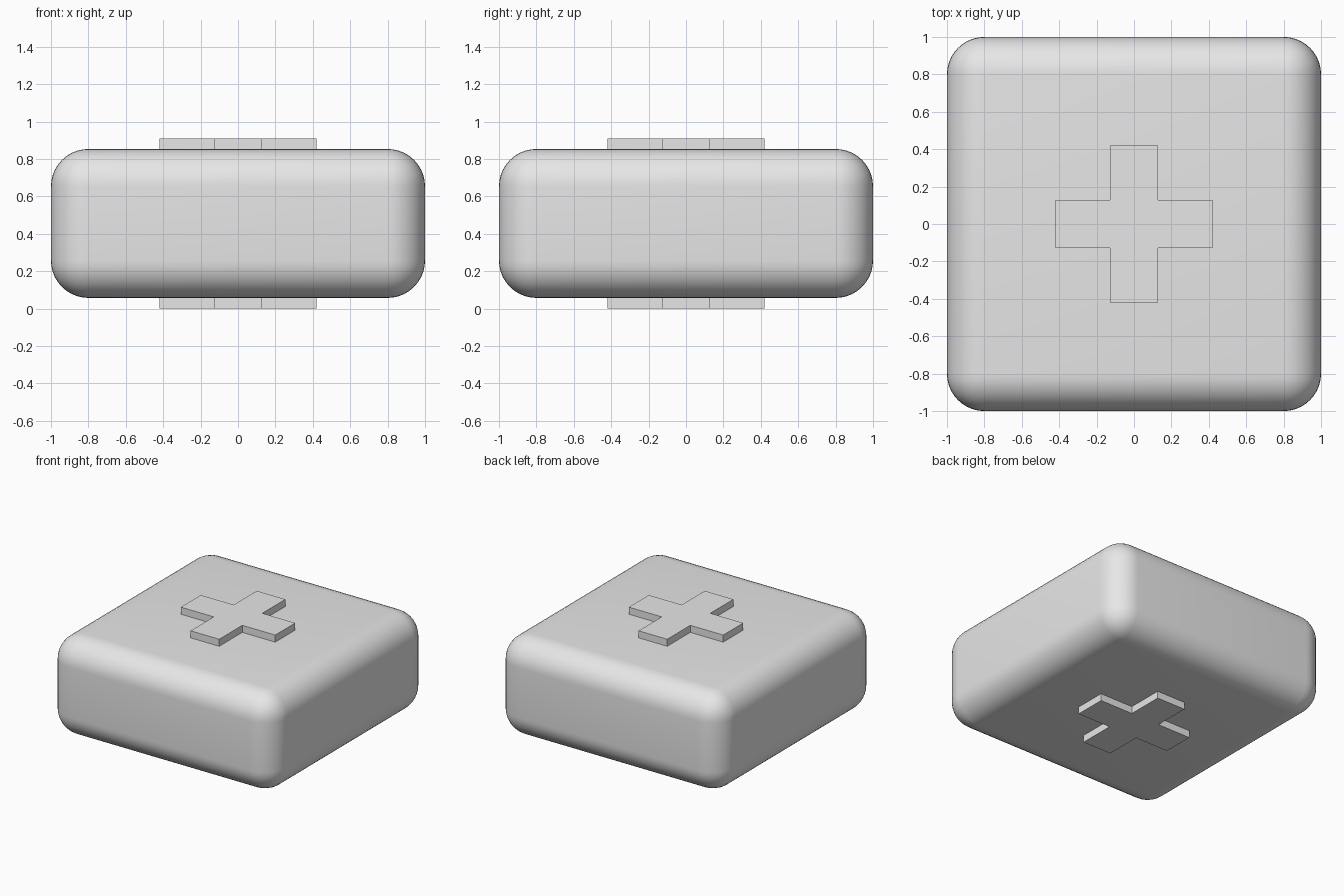
import bpy
import bmesh

cube = bpy.data.objects.get("Cube")
if cube:
    bpy.data.objects.remove(cube, do_unlink=True)

grey = bpy.data.materials.new("light grey")
grey.use_nodes = True
grey.diffuse_color = (0.8, 0.8, 0.8, 1)
grey.node_tree.nodes["Principled BSDF"].inputs["Base Color"].default_value = (0.8, 0.8, 0.8, 1)

HEIGHT = 0.91
RAISE = 0.057
ARM, HALF = 0.42, 0.127


def add_object(name, bm):
    mesh = bpy.data.meshes.new(name)
    bm.to_mesh(mesh)
    bm.free()
    mesh.materials.append(grey)
    obj = bpy.data.objects.new(name, mesh)
    bpy.context.collection.objects.link(obj)
    return obj


# Rounded square body
bm = bmesh.new()
bmesh.ops.create_cube(bm, size=1)
bmesh.ops.scale(bm, vec=(2, 2, HEIGHT - 2 * RAISE), verts=bm.verts)
bmesh.ops.translate(bm, vec=(0, 0, HEIGHT / 2), verts=bm.verts)
bmesh.ops.bevel(bm, geom=bm.edges[:], offset=0.2, offset_type='OFFSET',
                segments=10, profile=0.5, affect='EDGES')
for face in bm.faces:
    face.smooth = True
add_object("body", bm)


# Raised plus plates, sunk slightly into the body
def plus_plate(name, bottom, top):
    bm = bmesh.new()
    outline = []
    # Each quarter turn adds one arm's two tips and an inner corner
    for cx, cy in ((1, 0), (0, 1), (-1, 0), (0, -1)):
        for along, across in ((ARM, -HALF), (ARM, HALF), (HALF, HALF)):
            outline.append((cx * along - cy * across, cy * along + cx * across, bottom))
    base = bm.faces.new([bm.verts.new(p) for p in outline])
    side = bmesh.ops.extrude_face_region(bm, geom=[base], use_keep_orig=True)
    raised = [v for v in side["geom"] if isinstance(v, bmesh.types.BMVert)]
    bmesh.ops.translate(bm, vec=(0, 0, top - bottom), verts=raised)
    bmesh.ops.recalc_face_normals(bm, faces=bm.faces)
    add_object(name, bm)


plus_plate("top_plus", HEIGHT - RAISE - 0.03, HEIGHT)
plus_plate("bottom_plus", 0, RAISE + 0.03)
